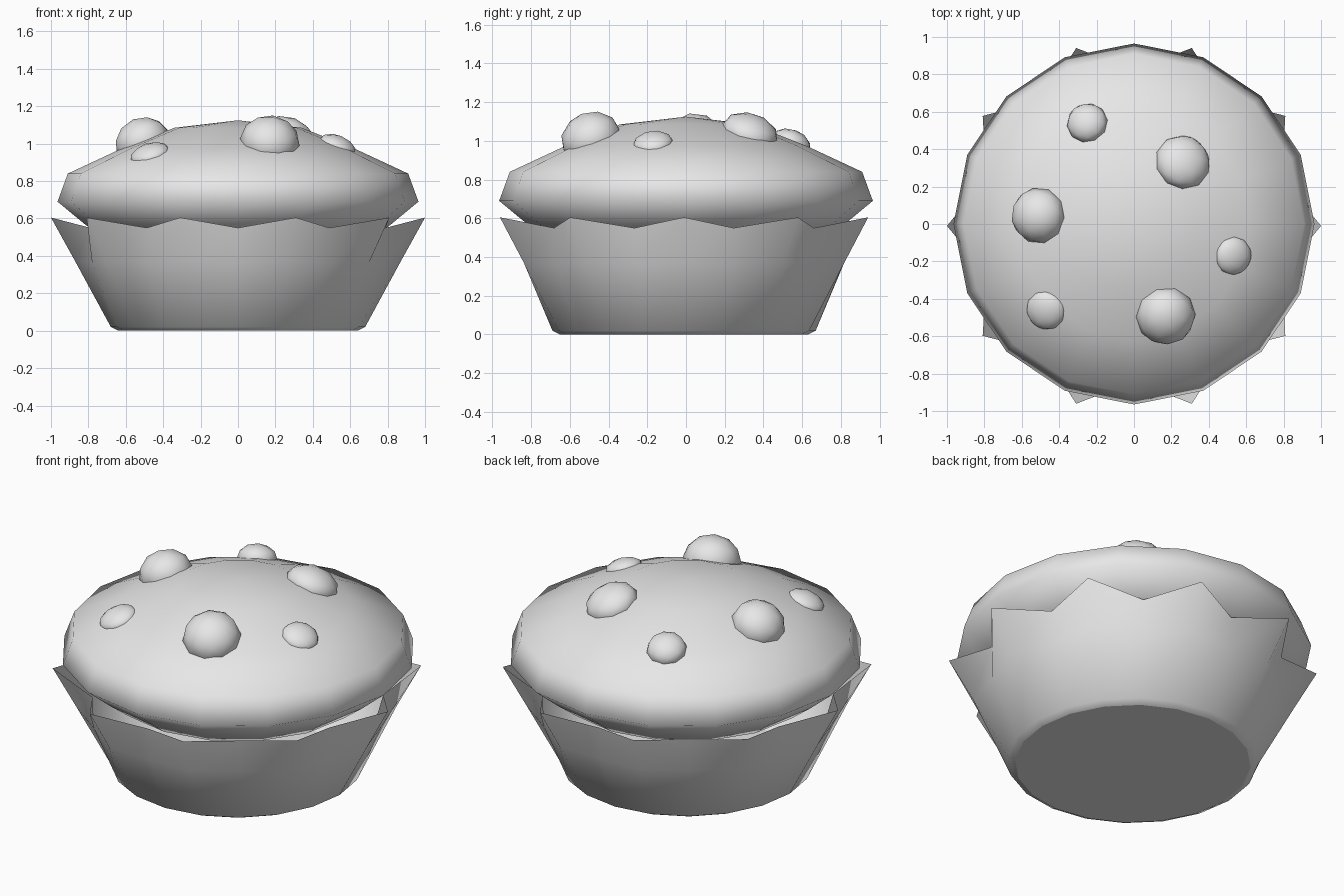
import bpy
import bmesh
import math
from mathutils import Vector

cube = bpy.data.objects.get("Cube")
if cube:
    bpy.data.objects.remove(cube)

grey = bpy.data.materials.new("light_grey")
grey.use_nodes = True
COLOUR = (0.8, 0.8, 0.8, 1)
grey.diffuse_color = COLOUR
grey.node_tree.nodes["Principled BSDF"].inputs["Base Color"].default_value = COLOUR


def finish(name, bm):
    """Turn a bmesh into a smooth-shaded object."""
    bmesh.ops.recalc_face_normals(bm, faces=bm.faces)
    for f in bm.faces:
        f.smooth = True
    mesh = bpy.data.meshes.new(name)
    bm.to_mesh(mesh)
    bm.free()
    mesh.materials.append(grey)
    obj = bpy.data.objects.new(name, mesh)
    bpy.context.collection.objects.link(obj)
    return obj


def add_ring(bm, sides, shape, cy):
    """Ring of vertices; shape(i) gives radius and height."""
    ring = []
    for i in range(sides):
        a = math.tau * i / sides
        r, z = shape(i)
        ring.append(bm.verts.new((r * math.cos(a), cy + r * math.sin(a), z)))
    return ring


def bridge(bm, low, high):
    n = len(low)
    for i in range(n):
        j = (i + 1) % n
        bm.faces.new((low[i], low[j], high[j], high[i]))


# Pleated wrapper: even vertices are rim points, odd ones are valleys
levels = [((0.64, 0.0), (0.64, 0.0)), ((0.68, 0.02), (0.68, 0.02)),
          ((0.87, 0.37), (0.82, 0.36)), ((1.0, 0.605), (0.83, 0.55))]
bm = bmesh.new()
rings = [add_ring(bm, 20, lambda i, lv=lv: lv[i % 2], -0.01) for lv in levels]
for low, high in zip(rings, rings[1:]):
    bridge(bm, low, high)
base = bm.faces.new(rings[0])
for e in base.edges:
    e.smooth = False
finish("wrapper", bm)

# Domed cake top
profile = [(0.70, 0.48), (0.82, 0.57), (0.965, 0.69), (0.91, 0.84),
           (0.62, 0.975), (0.34, 1.085)]
bm = bmesh.new()
rings = [add_ring(bm, 16, lambda i, p=p: p, 0.0) for p in profile]
for low, high in zip(rings, rings[1:]):
    bridge(bm, low, high)
bm.faces.new(rings[0])
apex = bm.verts.new((0, 0, 1.125))
top = rings[-1]
for i in range(16):
    bm.faces.new((top[i], top[(i + 1) % 16], apex))
finish("cake_top", bm)

# Berries set into the dome: x, y, z, radius, height along the dome normal
berries = [(-0.25, 0.54, 0.98, 0.11, 0.08), (0.26, 0.33, 1.04, 0.15, 0.10),
           (-0.51, 0.045, 1.01, 0.15, 0.13), (0.53, -0.17, 0.985, 0.105, 0.06),
           (-0.47, -0.46, 0.94, 0.11, 0.06), (0.17, -0.49, 1.01, 0.16, 0.14)]
for n, (x, y, z, radius, height) in enumerate(berries, 1):
    bm = bmesh.new()
    bmesh.ops.create_icosphere(bm, subdivisions=2, radius=1)
    obj = finish(f"berry_{n}", bm)
    out = Vector((x, y, 0)).normalized()
    normal = Vector((out.x * 0.42, out.y * 0.42, 1))
    obj.rotation_euler = normal.to_track_quat('Z', 'Y').to_euler()
    obj.location = (x, y, z)
    obj.scale = (radius, radius, height)
